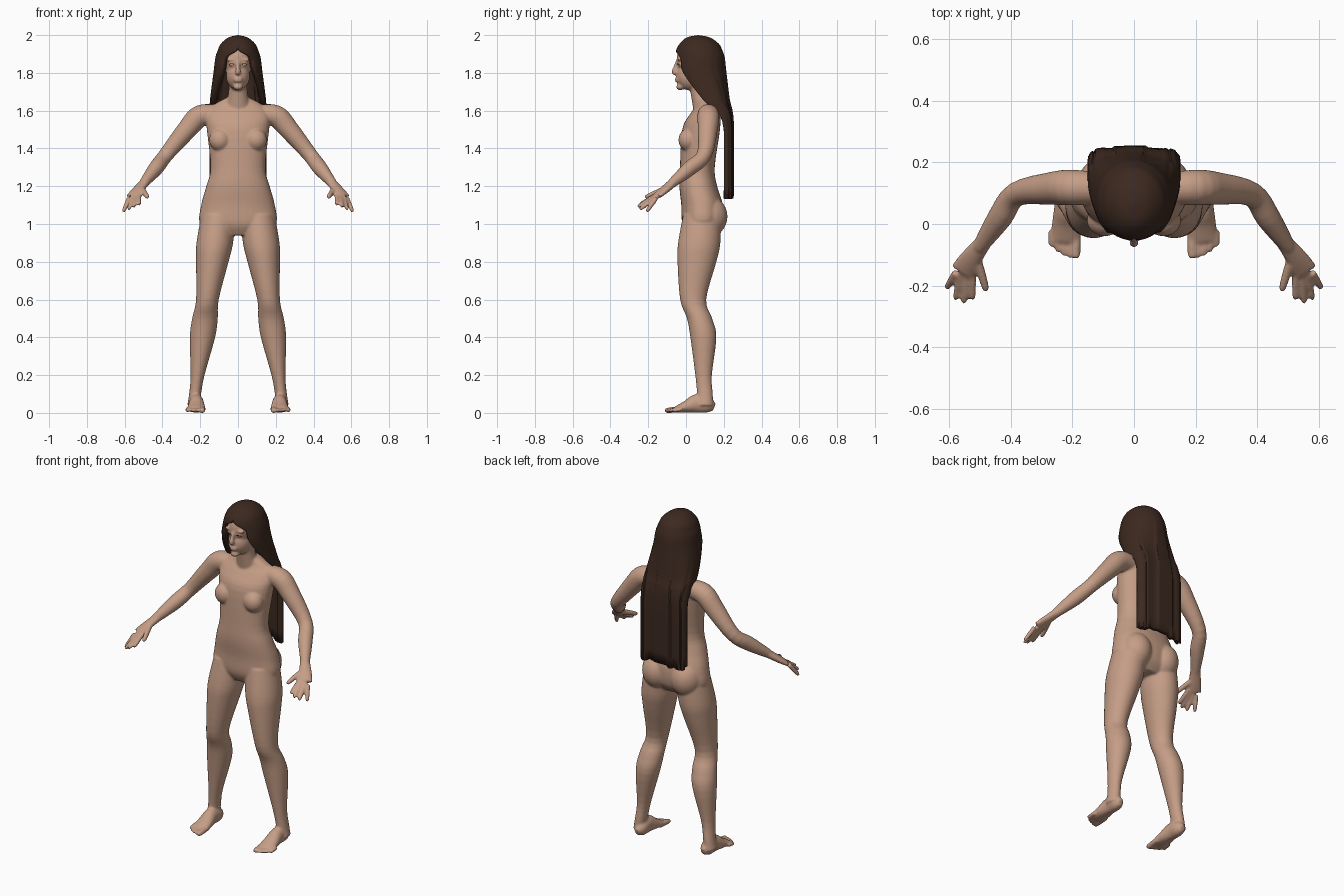
import bpy, bmesh, math, random
from mathutils import Vector, Matrix

if "Cube" in bpy.data.objects:
    bpy.data.objects.remove(bpy.data.objects["Cube"], do_unlink=True)
random.seed(4)
UP, BACK = Vector((0, 0, 1)), Vector((0, 1, 0))
SIDES = {"left": 1, "right": -1}


def material(name, rgb):
    mat = bpy.data.materials.new(name)
    mat.use_nodes = True
    colour = (*rgb, 1)
    mat.diffuse_color = colour
    shader = mat.node_tree.nodes["Principled BSDF"]
    shader.inputs["Base Color"].default_value = colour
    shader.inputs["Roughness"].default_value = .7
    return mat


def finish(bm, name, mat):
    mesh = bpy.data.meshes.new(name)
    bm.to_mesh(mesh)
    bm.free()
    mesh.materials.append(mat)
    obj = bpy.data.objects.new(name, mesh)
    bpy.context.collection.objects.link(obj)
    return obj


def refine(rows, steps=4):
    """Smooth curve through every row of a station list."""
    out = []
    last = len(rows) - 1
    for i in range(last):
        before, start, end, after = (rows[max(0, min(last, k))] for k in range(i - 1, i + 3))
        for step in range(steps):
            t = step / steps
            out.append([q + t / 2 * (r - p + t * (2 * p - 5 * q + 4 * r - v + t * (3 * (q - r) + v - p)))
                        for p, q, r, v in zip(before, start, end, after)])
    return out + [list(rows[-1])]


def rounded(angle, power):
    """Sine and cosine, squared off as the power drops below one."""
    return (math.copysign(abs(f(angle)) ** power, f(angle)) for f in (math.sin, math.cos))


def loft(bm, rows, side=1, level=False, power=1, n=24):
    """Closed tube through (x, y, z, half width, half depth) stations."""
    rows = refine(rows)
    points = [Vector((side * row[0], row[1], row[2])) for row in rows]
    rings = []
    for i, (point, row) in enumerate(zip(points, rows)):
        ahead = points[min(i + 1, len(points) - 1)]
        behind = points[max(i - 1, 0)]
        tangent = UP if level else (ahead - behind).normalized()
        across = tangent.cross(BACK if level else UP).normalized()
        other = across.cross(tangent)
        ring = []
        for k in range(n):
            s, c = rounded(math.tau * k / n, power)
            ring.append(bm.verts.new(point + across * c * row[3] + other * s * row[-1]))
        rings.append(ring)
    for lower, upper in zip(rings, rings[1:]):
        for k in range(n):
            after = (k + 1) % n
            bm.faces.new((lower[k], lower[after], upper[after], upper[k]))
    bm.faces.new(rings[0])
    bm.faces.new(rings[-1])


def column(bm, stations, side=1, foot_x=0, slope=0, power=1):
    """Level rings from (z, y, half width, half depth), leaning in x with height."""
    rows = [(foot_x - slope * z, y, z, width, depth) for z, y, width, depth in stations]
    loft(bm, rows, side, level=True, power=power, n=36)


def blob(bm, centre, size):
    placed = Matrix.Translation(centre) @ Matrix.Diagonal((*size, 1))
    bmesh.ops.create_uvsphere(bm, u_segments=24, v_segments=16, radius=1, matrix=placed)


def digit(bm, side, start, offset, radius):
    """Tapered finger or toe with a rounded tip."""
    rows = [(*(start + offset * along), radius * scale)
            for along, scale in ((0, 1), (.5, 1), (.9, .85), (1, .4))]
    loft(bm, rows, side, n=12)


skin = material("skin", (.56, .34, .24))
hair_brown = material("dark brown hair", (.045, .022, .014))
body = bmesh.new()

# Torso and neck
column(body, [(.94, .08, .1, .07), (1, .085, .2, .105), (1.1, .085, .195, .11), (1.2, .065, .168, .1),
              (1.3, .06, .145, .092), (1.5, .08, .165, .1), (1.58, .1, .17, .08),
              (1.63, .11, .13, .055), (1.67, .105, .06, .045)], power=.9)
column(body, [(1.6, .1, .07, .06), (1.7, .075, .05, .052), (1.8, .06, .05, .055)])

# Skull, jaw, nose, lips and chin
blob(body, (0, .06, 1.87), (.08, .11, .11))
blob(body, (0, .022, 1.785), (.063, .073, .078))
blob(body, (0, -.03, 1.726), (.026, .022, .018))
loft(body, [(0, -.045, 1.86, .01), (0, -.056, 1.83, .011), (0, -.062, 1.805, .015), (0, -.05, 1.795, .01)])
for z in (1.757, 1.769):
    blob(body, (0, -.046, z), (.024, .014, .007))

for side in SIDES.values():
    # Brow and eyelid
    blob(body, (side * .034, -.033, 1.87), (.03, .014, .009))
    blob(body, (side * .033, -.031, 1.845), (.018, .014, .01))
    # Chest and hip volume
    blob(body, (side * .095, .012, 1.445), (.058, .052, .06))
    blob(body, (side * .095, .115, 1.04), (.092, .105, .11))
    # Leg
    column(body, [(1.05, .085, .09, .1), (.9, .07, .097, .112), (.8, .058, .086, .103), (.6, .038, .06, .069),
                  (.5, .072, .068, .067), (.4, .092, .067, .069), (.2, .093, .037, .044),
                  (.1, .1, .032, .042), (.04, .1, .034, .045)], side, foot_x=.24, slope=.13)
    # Foot and toes
    loft(body, [(.22, .15, .03, .015, .02), (.22, .12, .04, .035, .04), (.22, .06, .05, .038, .05),
                (.22, 0, .032, .046, .032), (.22, -.055, .018, .049, .016)], side)
    for i in range(5):
        start = Vector((.188 + .02 * i, -.02, .02))
        length = .093 - .0025 * i * i
        digit(body, side, start, Vector((0, -length, -.008)), .011 if i else .016)
    # Arm and palm
    loft(body, [(.1, .115, 1.58, .05), (.2, .118, 1.572, .058), (.27, .115, 1.5, .053), (.382, .096, 1.365, .04),
                (.435, .02, 1.295, .04), (.5, -.075, 1.215, .025)], side)
    loft(body, [(.48, -.05, 1.235, .025, .024), (.53, -.115, 1.18, .036, .02),
                (.555, -.155, 1.148, .042, .015)], side)
    # Four fingers and thumb
    for i in range(4):
        knuckle = Vector((.523 + .018 * i, -.157, 1.153 - .005 * i))
        reach = Vector((.01 * i, .012 * (i - 1) ** 2 - .1, -.05 - .008 * i))
        digit(body, side, knuckle, reach, .0125)
    digit(body, side, Vector((.51, -.105, 1.19)), Vector((-.032, -.113, -.05)), .0145)

# Blend the body volumes into one soft skin
bmesh.ops.recalc_face_normals(body, faces=body.faces)
figure = finish(body, "body", skin)
remesh = figure.modifiers.new("blend", "REMESH")
remesh.mode = "VOXEL"
remesh.voxel_size = .006
remesh.use_smooth_shade = True
soften = figure.modifiers.new("soften", "SMOOTH")
soften.factor = .5
soften.iterations = 7

# Lash lines
for name, side in SIDES.items():
    lash = bmesh.new()
    loft(lash, [(.019, -.045, 1.844, .001), (.033, -.046, 1.849, .002), (.048, -.036, 1.845, .001)], side, n=8)
    bmesh.ops.recalc_face_normals(lash, faces=lash.faces)
    finish(lash, name + "_lash", hair_brown)

# Long hair: height, centre y, half width, half depth, face opening in degrees
levels = refine([(2, .065, 0, 0, 0), (1.988, .065, .05, .06, 0), (1.955, .07, .09, .103, 0),
                 (1.92, .07, .107, .122, 4), (1.88, .075, .12, .13, 36), (1.8, .08, .13, .132, 45),
                 (1.66, .13, .148, .097, 70), (1.6, .17, .15, .072, 85), (1.5, .2, .15, .05, 90),
                 (1.13, .2, .15, .05, 90)])
columns = 64
strand = [random.uniform(-1, 1) for _ in range(columns + 1)]
hair = bmesh.new()
grid = []
for z, centre, width, depth, opening in levels:
    fall = min(1, max(0, (1.9 - z) / .4))
    hem = max(0, 1.3 - z)
    start = math.radians(min(90, max(0, opening)))
    row = []
    for k in range(columns + 1):
        s, c = rounded(start + (math.tau - 2 * start) * k / columns, 1 - .4 * fall)
        swell = 1 + .1 * fall * strand[k // 2]
        lift = .07 * hem * (strand[k // 4] + 1)
        row.append(hair.verts.new((width * s, centre - depth * c * swell, z + lift)))
    grid.append(row)
for upper, lower in zip(grid, grid[1:]):
    for k in range(columns):
        hair.faces.new((upper[k], lower[k], lower[k + 1], upper[k + 1]))
bmesh.ops.remove_doubles(hair, verts=hair.verts, dist=.0005)
long_hair = finish(hair, "long_hair", hair_brown)
bpy.ops.object.select_all(action="DESELECT")
long_hair.select_set(True)
bpy.context.view_layer.objects.active = long_hair
bpy.ops.object.shade_smooth_by_angle(angle=math.radians(35))
shell = long_hair.modifiers.new("thickness", "SOLIDIFY")
shell.thickness = .03
shell.offset = -1
